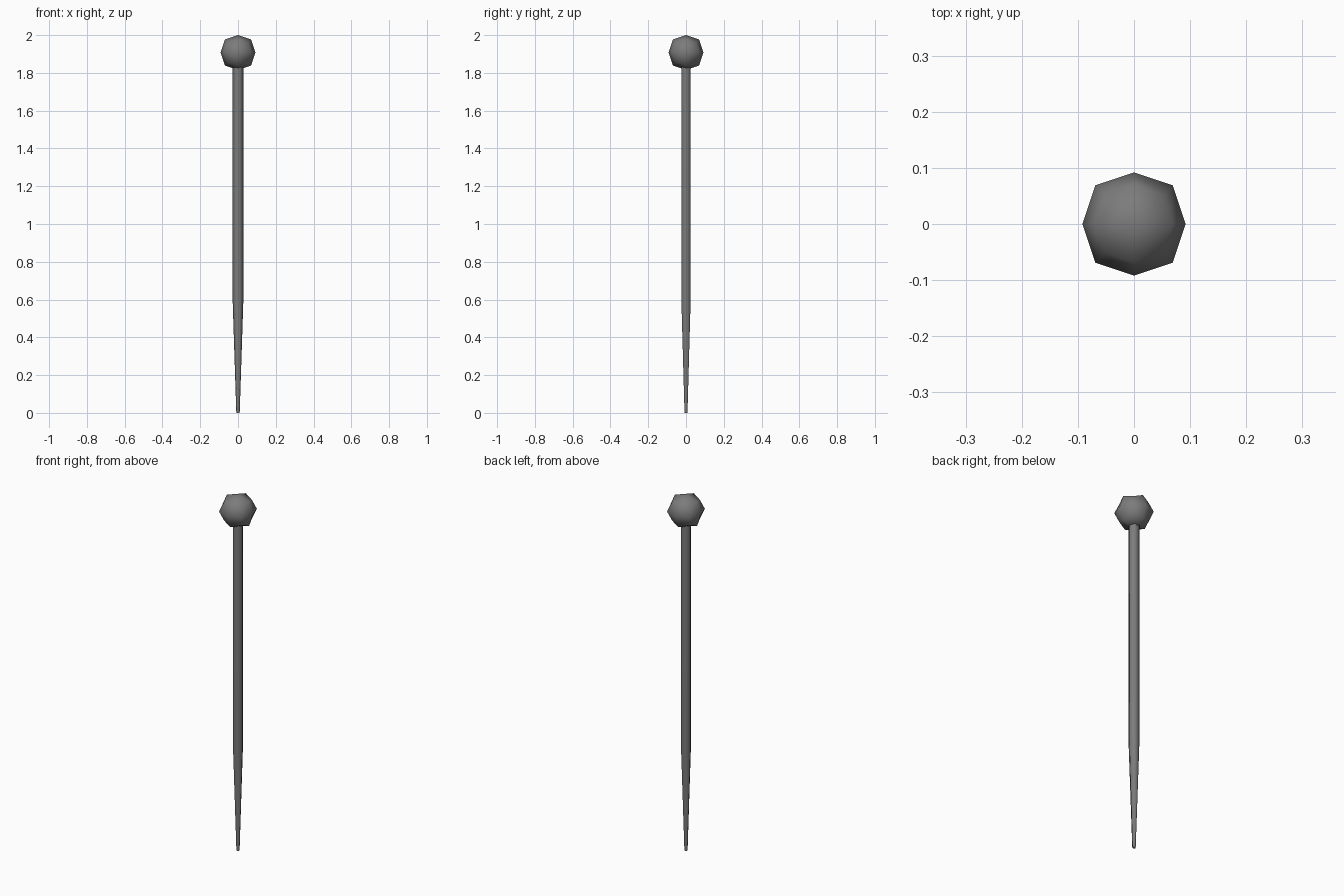
import bpy, bmesh
from math import cos, sin, tau

if "Cube" in bpy.data.objects:
    bpy.data.objects.remove(bpy.data.objects["Cube"])

# Dark grey finish shared by both parts
dark = bpy.data.materials.new("dark_grey")
dark.diffuse_color = (0.2, 0.2, 0.2, 1)
dark.use_nodes = True
dark.node_tree.nodes["Principled BSDF"].inputs["Base Color"].default_value = dark.diffuse_color


# Ball head: a cube rounded by one subdivision level
HEAD = 0.092
bpy.ops.mesh.primitive_cube_add(size=2 * HEAD, location=(0, 0, 2 - HEAD))
head = bpy.context.object
head.name = "ball_head"
sub = head.modifiers.new("round", 'SUBSURF')
sub.levels = sub.render_levels = 1
sub.use_limit_surface = False
head.data.materials.append(dark)
for p in head.data.polygons:
    p.use_smooth = True

# Six-sided shaft tapering to a small blunt tip: (height, radius)
profile = [(0.0, 0.009), (0.6, 0.0285), (1.84, 0.0285)]
SIDES = 6
bm = bmesh.new()
rings = [[bm.verts.new((r * cos(tau * i / SIDES), r * sin(tau * i / SIDES), z))
          for i in range(SIDES)] for z, r in profile]
for low, high in zip(rings, rings[1:]):
    for i in range(SIDES):
        j = (i + 1) % SIDES
        bm.faces.new((low[i], low[j], high[j], high[i]))
bm.faces.new(rings[0][::-1])
bm.faces.new(rings[-1])
mesh = bpy.data.meshes.new("tapered_shaft")
bm.to_mesh(mesh)
bm.free()
mesh.materials.append(dark)
shaft = bpy.data.objects.new("tapered_shaft", mesh)
bpy.context.collection.objects.link(shaft)
bpy.ops.object.select_all(action='DESELECT')
shaft.select_set(True)
bpy.context.view_layer.objects.active = shaft
bpy.ops.object.shade_smooth_by_angle(angle=1.22)
